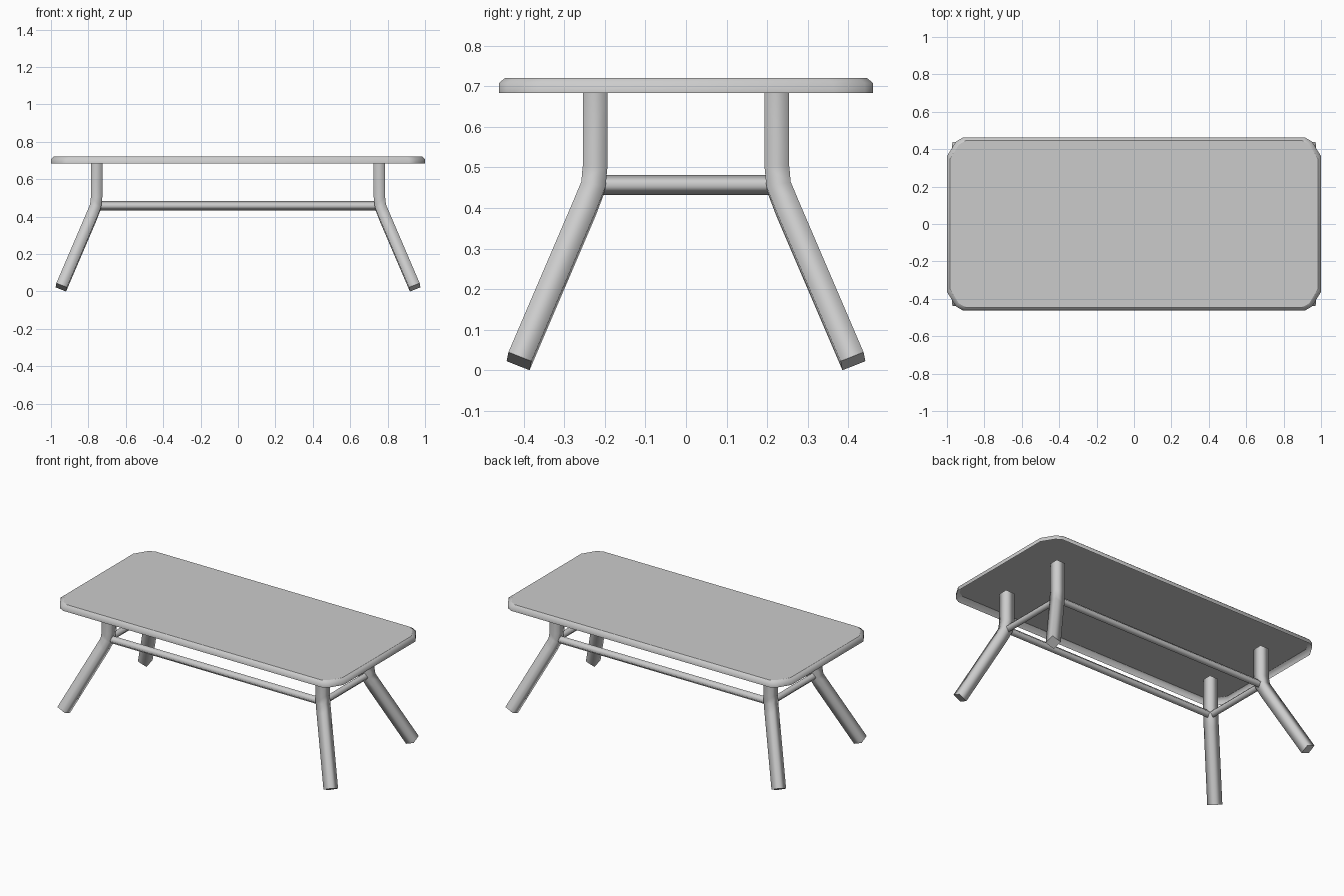
import bpy
import bmesh
from math import sin, cos, pi
from mathutils import Vector

default = bpy.data.objects.get("Cube")
if default:
    bpy.data.objects.remove(default, do_unlink=True)

grey = bpy.data.materials.new("plain grey")
grey.use_nodes = True
grey.diffuse_color = (0.6, 0.6, 0.6, 1)
grey.node_tree.nodes["Principled BSDF"].inputs["Base Color"].default_value = (0.6, 0.6, 0.6, 1)


def loft(name, rings, open_start=False):
    """Skin a list of point rings: smooth sides, flat end caps."""
    bm = bmesh.new()
    loops = [[bm.verts.new(p) for p in ring] for ring in rings]
    n = len(loops[0])
    for a, b in zip(loops, loops[1:]):
        for i in range(n):
            j = (i + 1) % n
            bm.faces.new((a[i], a[j], b[j], b[i])).smooth = True
    if not open_start:
        bm.faces.new(loops[0])
    bm.faces.new(loops[-1])
    bmesh.ops.recalc_face_normals(bm, faces=bm.faces)
    mesh = bpy.data.meshes.new(name)
    bm.to_mesh(mesh)
    bm.free()
    mesh.materials.append(grey)
    obj = bpy.data.objects.new(name, mesh)
    bpy.context.collection.objects.link(obj)
    return obj


# Tabletop: shell open below, with clipped two-step corners and a chamfered upper edge
CORNER = [(1.0, 0.363), (0.952, 0.441), (0.915, 0.462)]


def outline(inset, z):
    points = []
    for sx, sy in [(1, 1), (-1, 1), (-1, -1), (1, -1)]:
        corner = CORNER if sx == sy else CORNER[::-1]
        points += [(sx * (x - inset), sy * (y - inset), z) for x, y in corner]
    return points


loft("tabletop", [outline(0, 0.684), outline(0, 0.708), outline(0.016, 0.721)],
     open_start=True)

# Legs: square tubes, upright at the top and splayed diagonally below a bend
DOWN = Vector((0, 0, -1))
FOOT = Vector((0.945, 0.412, 0.022))
KNEE = Vector((0.783, 0.25, 0.4))
splay = (FOOT - KNEE).normalized()
path = [(Vector((0.756, 0.224, 0.692)), DOWN),
        (Vector((0.756, 0.224, 0.505)), DOWN),
        (Vector((0.762, 0.229, 0.453)), DOWN + splay),
        (KNEE, splay),
        (FOOT, splay)]


def leg(name, sx, sy):
    rings = []
    for centre, heading in path:
        turn = DOWN.rotation_difference(heading)
        ring = []
        for cx, cy in [(1, 1), (-1, 1), (-1, -1), (1, -1)]:
            p = centre + turn @ Vector((cx, cy, 0)) * 0.0305
            ring.append((p.x * sx, p.y * sy, p.z))
        rings.append(ring)
    loft(name, rings)


for side, sx in (("left", 1), ("right", -1)):
    for end, sy in (("front", -1), ("back", 1)):
        leg(f"{end}_{side}_leg", sx, sy)


# Stretchers: slim diamond-section rails joining the legs at the bend
def rail(name, start, end, radius=0.025, sides=4):
    start, end = Vector(start), Vector(end)
    along = (end - start).normalized()
    up = Vector((0, 0, 1))
    across = along.cross(up)
    angles = [2 * pi * k / sides for k in range(sides)]
    loft(name, [[c + (across * cos(a) + up * sin(a)) * radius for a in angles]
                for c in (start, end)])


for name, s in (("front", -1), ("back", 1)):
    rail(f"{name}_long_stretcher", (-0.75, s * 0.225, 0.458), (0.75, s * 0.225, 0.458))
for name, s in (("right", -1), ("left", 1)):
    rail(f"{name}_short_stretcher", (s * 0.757, -0.22, 0.457), (s * 0.757, 0.22, 0.457))
